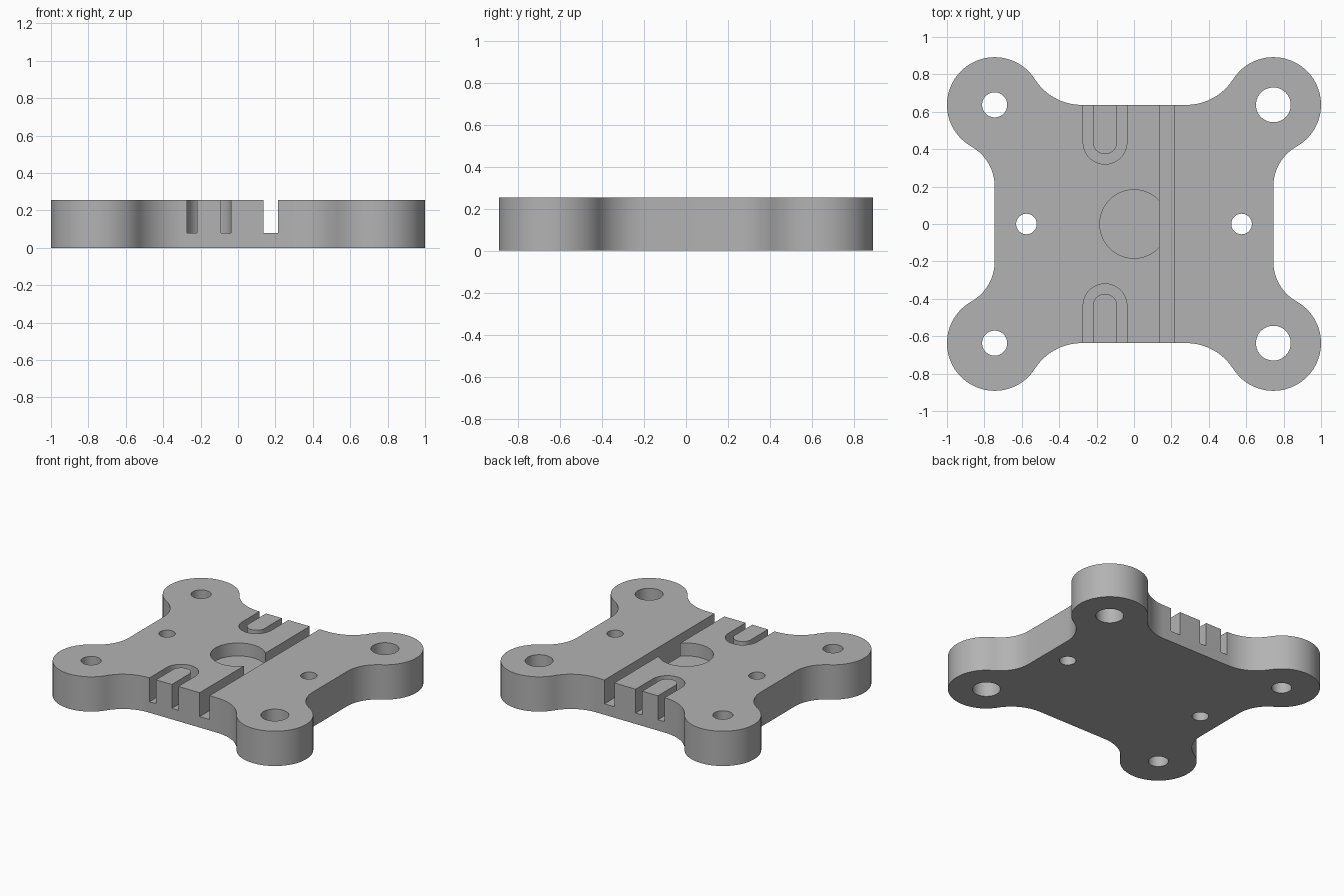
import bpy, bmesh
from math import atan2, cos, sin, pi, tau, hypot, radians

if "Cube" in bpy.data.objects:
    bpy.data.objects.remove(bpy.data.objects["Cube"])

HEIGHT = 0.255      # plate thickness
FLOOR = 0.08        # floor of the grooves
POCKET = 0.16       # floor of the round pocket
LX, LY, LR = 0.745, 0.637, 0.255   # corner lobe centre and radius

grey = bpy.data.materials.new("plain_grey")
grey.use_nodes = True
grey.diffuse_color = (0.45, 0.45, 0.45, 1)
grey.node_tree.nodes["Principled BSDF"].inputs["Base Color"].default_value = grey.diffuse_color


def arc(cx, cy, r, a0, a1, n=16):
    return [(cx + r * cos(a0 + (a1 - a0) * i / n), cy + r * sin(a0 + (a1 - a0) * i / n))
            for i in range(n + 1)]


def prism(name, outline, z0, z1):
    """Extrude a closed flat outline from z0 to z1."""
    bm = bmesh.new()
    face = bm.faces.new([bm.verts.new((x, y, z0)) for x, y in outline])
    top = bmesh.ops.extrude_face_region(bm, geom=[face])["geom"]
    bmesh.ops.translate(bm, vec=(0, 0, z1 - z0),
                        verts=[v for v in top if isinstance(v, bmesh.types.BMVert)])
    bmesh.ops.recalc_face_normals(bm, faces=bm.faces)
    mesh = bpy.data.meshes.new(name)
    bm.to_mesh(mesh)
    bm.free()
    mesh.materials.append(grey)
    obj = bpy.data.objects.new(name, mesh)
    bpy.context.collection.objects.link(obj)
    return obj


def fillet_radius(d):
    """Radius of the concave blend whose straight edge ends d from the lobe centre."""
    return (d * d - LR * LR) / (2 * LR)


# Outline: one corner with its two concave blends, mirrored to all four
side_y, end_x = 0.2, 0.28
r1, r2 = fillet_radius(LY - side_y), fillet_radius(LX - end_x)
a1 = atan2(side_y - LY, r1)          # lobe centre towards side blend centre
a2 = atan2(r2, end_x - LX)           # lobe centre towards end blend centre
corner = arc(LX + r1, side_y, r1, pi, a1 + pi)
corner += arc(LX, LY, LR, a1, a2, 40)[1:]
corner += arc(end_x, LY + r2, r2, a2 - pi, -pi / 2)[1:]
outline = []
for sx, sy in ((1, 1), (-1, 1), (-1, -1), (1, -1)):
    part = [(sx * x, sy * y) for x, y in corner]
    outline += part if sx == sy else part[::-1]
plate = prism("mounting_plate", outline, 0, HEIGHT)

cutters = []
above = HEIGHT + 0.1


def hole(name, x, y, r, z0=-0.1):
    cutters.append(prism(name, arc(x, y, r, 0, tau, 48)[:-1], z0, above))


# Through holes: larger on the left pair of lobes, small ones on the middle line
for sy in (-1, 1):
    hole("small_lobe_hole", -LX, sy * LY, 0.067)
    hole("large_lobe_hole", LX, sy * LY, 0.093)
    hole("side_hole", sy * 0.575, 0, 0.055)

# Shallow round pocket
hole("round_pocket", 0, 0, 0.183, POCKET)

# Long straight groove
cutters.append(prism("long_groove", [(0.135, -1), (0.215, -1), (0.215, 1), (0.135, 1)],
                     FLOOR, above))

# U-shaped grooves open to the front and back edges
ux, uy, outer, inner = -0.155, 0.437, 0.117, 0.064
u_shape = [(ux - outer, 0.8)] + arc(ux, uy, outer, pi, tau, 24) + [(ux + outer, 0.8)]
u_shape += [(ux + inner, 0.8)] + arc(ux, uy, inner, tau, pi, 24) + [(ux - inner, 0.8)]
for sy in (-1, 1):
    cutters.append(prism("u_groove", [(x, sy * y) for x, y in u_shape], FLOOR, above))

# Cut everything, then drop the cutters
bpy.context.view_layer.objects.active = plate
plate.select_set(True)
for cutter in cutters:
    cutter.hide_render = True
    mod = plate.modifiers.new(cutter.name, "BOOLEAN")
    mod.operation, mod.solver, mod.object = "DIFFERENCE", "EXACT", cutter
    bpy.ops.object.modifier_apply(modifier=mod.name)
    bpy.data.objects.remove(cutter)

bpy.ops.object.shade_smooth_by_angle(angle=radians(30))
